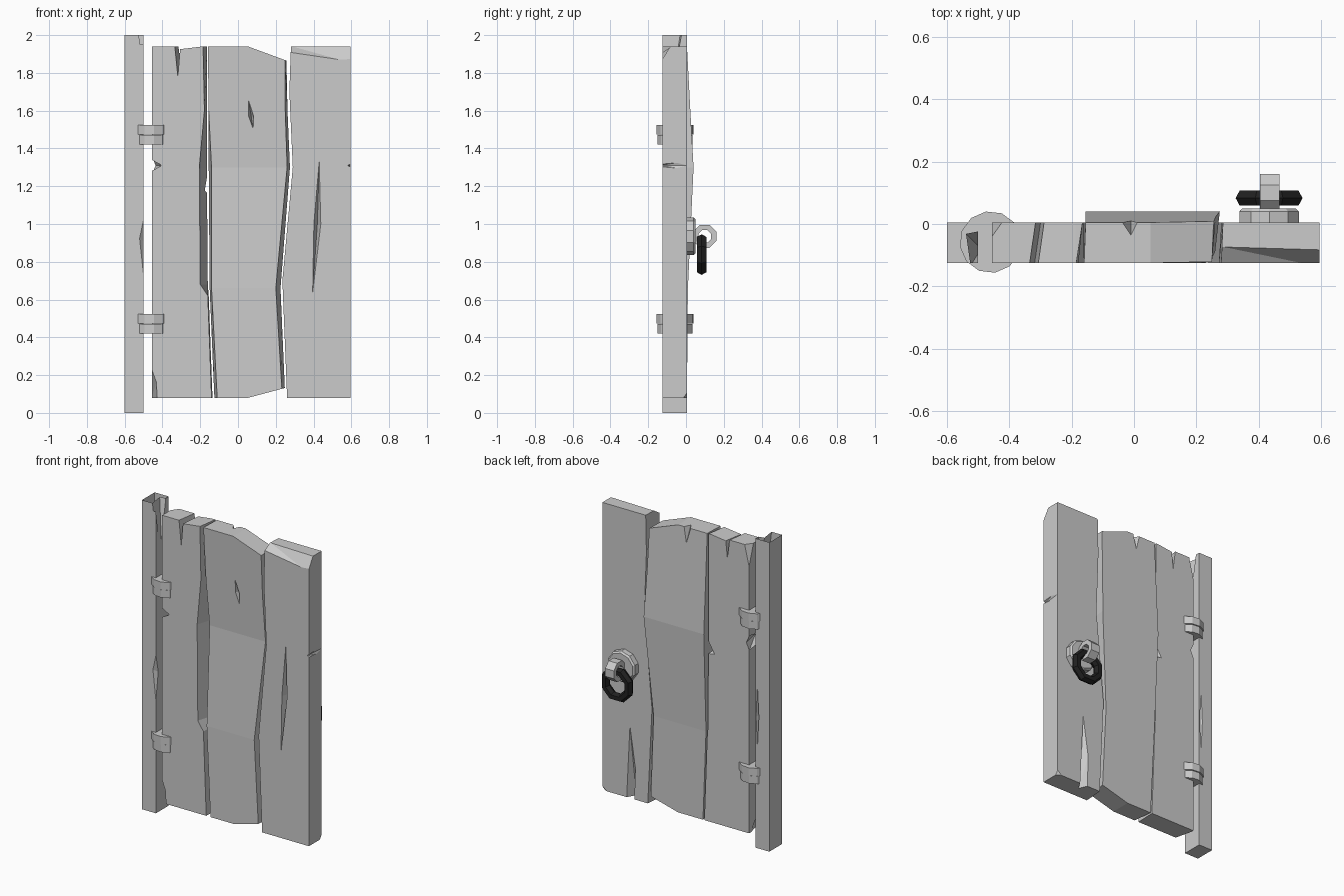
import bpy, bmesh, math
from mathutils import Vector

if "Cube" in bpy.data.objects:
    bpy.data.objects.remove(bpy.data.objects["Cube"])

FRONT, BACK = -0.125, 0.005


def material(name, rgb):
    m = bpy.data.materials.new(name)
    m.use_nodes = True
    m.diffuse_color = (*rgb, 1)
    m.node_tree.nodes["Principled BSDF"].inputs["Base Color"].default_value = (*rgb, 1)
    return m


grey = material("pale grey", (0.6, 0.6, 0.6))
black = material("black iron", (0.015, 0.015, 0.015))


def make(name, bm, mat=grey):
    bmesh.ops.recalc_face_normals(bm, faces=bm.faces)
    me = bpy.data.meshes.new(name)
    bm.to_mesh(me)
    bm.free()
    me.materials.append(mat)
    ob = bpy.data.objects.new(name, me)
    bpy.context.collection.objects.link(ob)
    return ob


def loft(name, rings, mat=grey, closed=False):
    """Bridge equal rings of points, capping the ends or closing the loop."""
    bm = bmesh.new()
    rows = [[bm.verts.new(p) for p in r] for r in rings]
    n = len(rows[0])
    pairs = list(zip(rows, rows[1:])) + ([(rows[-1], rows[0])] if closed else [])
    for a, b in pairs:
        for i in range(n):
            j = (i + 1) % n
            bm.faces.new((a[i], a[j], b[j], b[i]))
    if not closed:
        bm.faces.new(rows[0])
        bm.faces.new(rows[-1])
    return make(name, bm, mat)


def plank(name, stations):
    """Stations: height, front left/right x, back left/right x, bow in depth."""
    return loft(name, [[(fl, FRONT + d, z), (fr, FRONT + d, z), (br, BACK + d, z), (bl, BACK + d, z)]
                       for z, fl, fr, bl, br, d in stations])


def carve(ob, points):
    """Cut the convex hull of the points out of the object."""
    bm = bmesh.new()
    for p in points:
        bm.verts.new(p)
    bmesh.ops.convex_hull(bm, input=bm.verts)
    cutter = make("cutter", bm)
    cutter.hide_render = True
    mod = ob.modifiers.new("carve", 'BOOLEAN')
    mod.object, mod.operation, mod.solver = cutter, 'DIFFERENCE', 'EXACT'
    bpy.context.view_layer.objects.active = ob
    bpy.ops.object.modifier_apply(modifier=mod.name)
    bpy.data.objects.remove(cutter)


def split(ob, top, bottom, mid, half, y, depth):
    """Long diamond gouge on a face at y; depth is signed into the wood."""
    out = y - depth * 0.2
    carve(ob, [(top[0], out, top[1]), (bottom[0], out, bottom[1]), (mid[0] - half, out, mid[1]),
               (mid[0] + half, out, mid[1]), (mid[0], y + depth, mid[1])])


def notch(ob, x, tip, z, h0, h1):
    """Wedge through an edge at x, with half heights at front and back."""
    carve(ob, [(x, y, z + s * h) for y, h in ((FRONT - .01, h0), (BACK + .01, h1)) for s in (-1, 1)]
          + [(tip, FRONT - .01, z), (x + (tip - x) * .4, BACK + .01, z)])


# Hinge post, open at the top
post = plank("hinge_post", [(z, -.6, -.5, -.6, -.5, 0) for z in (0, 2)])
carve(post, [(-.525, FRONT - .01, 2.01), (-.49, FRONT - .01, 2.01), (-.49, -.02, 2.01),
             (-.54, -.03, 2.01), (-.49, -.08, 1.68)])
carve(post, [(-.49, FRONT - .01, 1.12), (-.49, FRONT - .01, .56), (-.53, FRONT - .01, .93),
             (-.49, -.09, .9)])
split(post, (-.515, 1.1), (-.515, .6), (-.515, .85), .012, BACK, -.02)
bm = bmesh.new()
bm.from_mesh(post.data)
bmesh.ops.delete(bm, geom=[f for f in bm.faces if f.calc_center_median().z > 1.999], context='FACES_ONLY')
bm.to_mesh(post.data)
bm.free()

# Plank beside the hinges
hinge_plank = plank("hinge_plank", [
    (.08, -.455, -.14, -.455, -.135, 0), (.62, -.455, -.16, -.455, -.155, 0),
    (.68, -.455, -.2, -.455, -.16, 0), (1.3, -.455, -.205, -.455, -.165, 0),
    (1.6, -.455, -.178, -.455, -.165, 0), (1.94, -.455, -.185, -.455, -.165, 0)])
notch(hinge_plank, -.46, -.405, 1.31, .03, .05)
carve(hinge_plank, [(x, y, 1.95) for x, y in ((-.337, FRONT - .01), (-.306, FRONT - .01),
                                            (-.315, BACK + .01), (-.285, BACK + .01))]
      + [(-.32, FRONT - .01, 1.78), (-.298, BACK + .01, 1.82)])
carve(hinge_plank, [(-.31, y, 1.925) for y in (-.14, .02)] + [(-.18, y, 1.941) for y in (-.14, .02)]
      + [(-.31, y, 1.96) for y in (-.14, .02)])
carve(hinge_plank, [(-.47, FRONT - .01, .28), (-.47, FRONT - .01, .07), (-.425, FRONT - .01, .07),
                    (-.46, .01, .07), (-.43, FRONT - .01, .17)])
carve(hinge_plank, [(-.46, .02, 1.95), (-.41, .02, 1.95), (-.46, -.05, 1.95), (-.46, .02, 1.74)])
carve(hinge_plank, [(-.155, .02, 1.28), (-.155, .02, 1.16), (-.22, .02, 1.17), (-.155, -.06, 1.18)])

# Bowed middle plank
middle = plank("middle_plank", [
    (.08, -.11, .235, -.125, .25, 0), (.66, -.14, .2, -.15, .225, .005),
    (1.3, -.14, .26, -.155, .275, .035), (1.6, -.155, .25, -.155, .262, .018),
    (1.94, -.16, .25, -.155, .255, 0)])
split(middle, (.055, 1.66), (.083, 1.485), (.07, 1.57), .016, FRONT + .02, .05)
for y0, y1 in ((-.15, .06),):
    carve(middle, [(x, y, z) for y in (y0, y1) for x, z in ((.05, 1.941), (.27, 1.86), (.27, 1.96))])
    carve(middle, [(x, y, z) for y in (y0, y1) for x, z in ((.05, .079), (.26, .135), (.26, .06))])
carve(middle, [(-.05, .02, 1.95), (.02, .02, 1.95), (-.01, -.04, 1.95), (-.01, .02, 1.82)])

# Plank carrying the handle
handle_plank = plank("handle_plank", [
    (.08, .26, .595, .27, .595, 0), (.7, .235, .595, .24, .595, 0),
    (1.3, .29, .595, .295, .595, 0), (1.7, .272, .595, .28, .595, 0),
    (1.94, .28, .595, .285, .595, 0)])
carve(handle_plank, [(.27, -.14, 1.90), (.61, -.14, 1.85), (.27, -.07, 1.945), (.61, -.08, 1.945),
                     (.27, -.14, 1.96), (.61, -.14, 1.96)])
notch(handle_plank, .605, .582, 1.31, .012, .025)
split(handle_plank, (.432, 1.4), (.39, .56), (.42, 1.0), .022, FRONT, .05)
carve(handle_plank, [(.36, .02, .07), (.43, .02, .07), (.39, -.05, .07), (.35, .02, .34),
                     (.375, .02, .34), (.4, .02, .68)])
carve(handle_plank, [(.61, .02, .07), (.53, .02, .07), (.61, -.03, .07), (.61, .02, .14)])


def polygon(cx, cy, r, n, turn=0.0):
    return [(cx + r * math.cos(turn + math.tau * i / n), cy + r * math.sin(turn + math.tau * i / n))
            for i in range(n)]


# Pairs of stacked hinge discs
for place, z in (("lower", .42), ("upper", 1.42)):
    for half, dz, r in (("bottom", 0, .094), ("top", .053, .099)):
        loft(f"{place}_hinge_{half}", [[(x, y, z + dz + h) for x, y in polygon(-.46, -.058, r, 12, .15)]
                                       for h in (0, .05)])

# Handle backplate and looped bracket
loft("handle_plate", [[(x, y, z) for x, z in polygon(.433, .935, r, 10, .3)]
                      for y, r in ((0, .1), (.04, .1), (.05, .09))])
rings = [polygon(.1, .935, r, 8, math.pi / 8) for r in (.066, .036)]
loft("handle_bracket", [[(.404, *o), (.466, *o), (.466, *i), (.404, *i)] for o, i in zip(*rings)], closed=True)

# Hanging pull ring
bpy.ops.mesh.primitive_torus_add(major_segments=8, minor_segments=6, major_radius=.088, minor_radius=.028,
                                 location=(.433, .083, .838), rotation=(math.pi / 2, math.pi / 8, 0))
pull = bpy.context.object
pull.name = "pull_ring"
pull.data.materials.append(black)
